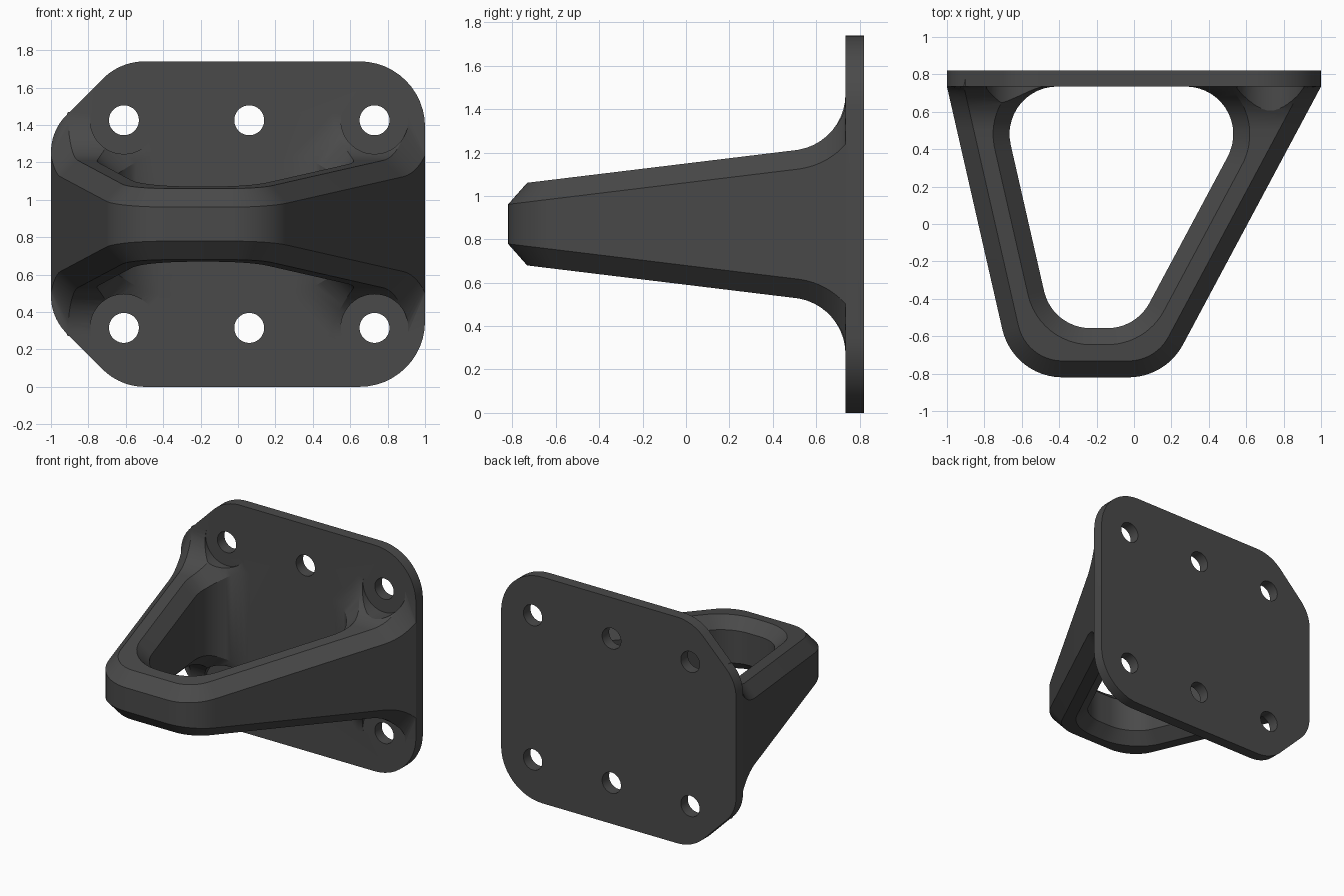
import bpy, bmesh, math
from mathutils import Vector

if "Cube" in bpy.data.objects:
    bpy.data.objects.remove(bpy.data.objects["Cube"])

MID = 0.87                      # height of the symmetry plane
FRONT, PLATE, BACK = -0.82, 0.735, 0.82
WALL, CH = 0.263, 0.088         # frame wall thickness, chamfer width
R_OUT, R_IN = 0.33, 0.255       # corner radii of frame and opening
SLOPE, R_FIL, YC, ZC = 0.1215, 0.26, 0.475, 1.469

grey = bpy.data.materials.new("dark_grey")
grey.diffuse_color = (0.068, 0.068, 0.068, 1)
grey.use_nodes = True
grey.node_tree.nodes["Principled BSDF"].inputs["Base Color"].default_value = grey.diffuse_color


def make_object(name, bm):
    bmesh.ops.recalc_face_normals(bm, faces=bm.faces)
    me = bpy.data.meshes.new(name)
    bm.to_mesh(me)
    bm.free()
    me.materials.append(grey)
    ob = bpy.data.objects.new(name, me)
    bpy.context.collection.objects.link(ob)
    return ob


def boolean(ob, other, op):
    mod = ob.modifiers.new(op, 'BOOLEAN')
    mod.operation, mod.solver, mod.object = op, 'EXACT', other
    bpy.context.view_layer.objects.active = ob
    bpy.ops.object.modifier_apply(modifier=mod.name)
    bpy.data.objects.remove(other)


def cylinder(name, x, z, r, y0, y1):
    bm = bmesh.new()
    ring = [bm.verts.new((x + r * math.cos(2 * math.pi * i / 48), y0,
                          z + r * math.sin(2 * math.pi * i / 48))) for i in range(48)]
    extrude_y(bm, bm.faces.new(ring), y1 - y0)
    ob = make_object(name, bm)
    ob.hide_render = True
    return ob


def extrude_y(bm, face, depth):
    new = bmesh.ops.extrude_face_region(bm, geom=[face], use_keep_orig=True)['geom']
    bmesh.ops.translate(bm, vec=(0, depth, 0),
                        verts=[v for v in new if isinstance(v, bmesh.types.BMVert)])


def rounded(points, seg=12):
    """Outline with each corner (x, z, radius) replaced by an arc."""
    out, n = [], len(points)
    for i, (x, z, r) in enumerate(points):
        p = Vector((x, z))
        a = (Vector(points[i - 1][:2]) - p).normalized()
        b = (Vector(points[(i + 1) % n][:2]) - p).normalized()
        half = a.angle(b) / 2
        c = p + (a + b).normalized() * (r / math.sin(half))
        u = (p + a * (r / math.tan(half)) - c)
        v = (p + b * (r / math.tan(half)) - c)
        ang = u.angle(v)
        for k in range(seg + 1):
            t = k / seg
            out.append(c + (u * math.sin((1 - t) * ang) + v * math.sin(t * ang)) / math.sin(ang))
    return out


def top(y, depth=0.0):
    """Upper height of the frame: straight taper, then fillet up the plate."""
    r = R_FIL + depth
    tangent = YC + r * SLOPE / math.hypot(1, SLOPE)
    if y < tangent:
        return ZC - R_FIL * math.hypot(1, SLOPE) + SLOPE * (y - YC) - depth * math.hypot(1, SLOPE)
    return ZC - math.sqrt(max(0.0, r * r - (y - YC) ** 2))


# The two arms: side sign and sideways lean per unit of y
ARMS = {1: 0.535, -1: 0.228}


def line_x(s, y, d):
    """Arm line, moved inward by d."""
    k = ARMS[s]
    return s * (1 - k * (PLATE - y) - d * math.hypot(1, k))


def inner_x(s, y, grow):
    """Opening edge with its rounded rear corner."""
    k, r = ARMS[s], R_IN + grow
    yc = PLATE - R_IN
    if y < yc - r * k / math.hypot(1, k):
        return line_x(s, y, WALL - grow)
    xc = line_x(s, yc, WALL + R_IN)
    return xc + s * math.sqrt(max(0.0, r * r - (y - yc) ** 2))


def arm_station(s, y):
    return [(line_x(s, y, 0), y), (line_x(s, y, CH), y),
            (inner_x(s, y, CH), y), (inner_x(s, y, 0), y)]


def corner_station(s, t):
    a0 = -math.atan(ARMS[s])
    a = a0 + t * (-math.pi / 2 - a0)
    out = []
    for d, r in ((0, R_OUT), (CH, R_OUT - CH), (WALL - CH, R_IN + CH), (WALL, R_IN)):
        yc = FRONT + d + r
        xc = line_x(s, yc, d + r)
        out.append((xc + s * r * math.cos(a), yc + r * math.sin(a)))
    return out


def section(station):
    o, oc, ic, i = station
    up = [(*o, top(o[1], CH)), (*oc, top(oc[1])), (*ic, top(ic[1])), (*i, top(i[1], CH))]
    return up + [(x, y, 2 * MID - z) for x, y, z in reversed(up)]


# Triangular chamfered frame, lofted around its U-shaped path
ys = [0.2, 0.3, 0.34, 0.38, 0.42, 0.46, 0.5]
ys += [YC + R_FIL * math.sin(math.radians(a)) for a in range(10, 91, 8)]
ys += [PLATE]


def half(s):
    arm = [arm_station(s, y) for y in reversed(ys)]
    end = [(x * 0.99, 0.78) for x, y in arm[0]]
    return [end] + arm + [corner_station(s, k / 12) for k in range(13)]


bm = bmesh.new()
rings = [[bm.verts.new(p) for p in section(st)] for st in half(1) + half(-1)[::-1]]
for a, b in zip(rings, rings[1:]):
    for j in range(8):
        bm.faces.new((a[j], a[(j + 1) % 8], b[(j + 1) % 8], b[j]))
bm.faces.new(rings[0])
bm.faces.new(rings[-1])
bmesh.ops.remove_doubles(bm, verts=bm.verts, dist=1e-5)
frame = make_object("frame", bm)

# Round clearances for the outer bolts
for x in (-0.61, 0.73):
    for z in (1.425, 0.315):
        boolean(frame, cylinder("clearance", x, z, 0.18, 0.3, 0.9), 'DIFFERENCE')

# Mounting plate with rounded right corners and cut left corners
half_outline = [(1, 2 * MID, 0.35), (-0.63, 2 * MID, 0.32), (-1, 1.37, 0.28)]
corners = half_outline + [(x, 2 * MID - z, r) for x, z, r in reversed(half_outline)]
bm = bmesh.new()
face = bm.faces.new([bm.verts.new((p.x, PLATE, p.y)) for p in rounded(corners)])
extrude_y(bm, face, BACK - PLATE)
bracket = make_object("bracket", bm)
boolean(bracket, frame, 'UNION')

# Bolt holes
for x in (-0.61, 0.06, 0.73):
    for z in (1.425, 0.315):
        boolean(bracket, cylinder("bolt_hole", x, z, 0.08, 0.6, 0.95), 'DIFFERENCE')

bpy.ops.object.select_all(action='DESELECT')
bracket.select_set(True)
bpy.context.view_layer.objects.active = bracket
bpy.ops.object.shade_smooth_by_angle(angle=math.radians(25))
